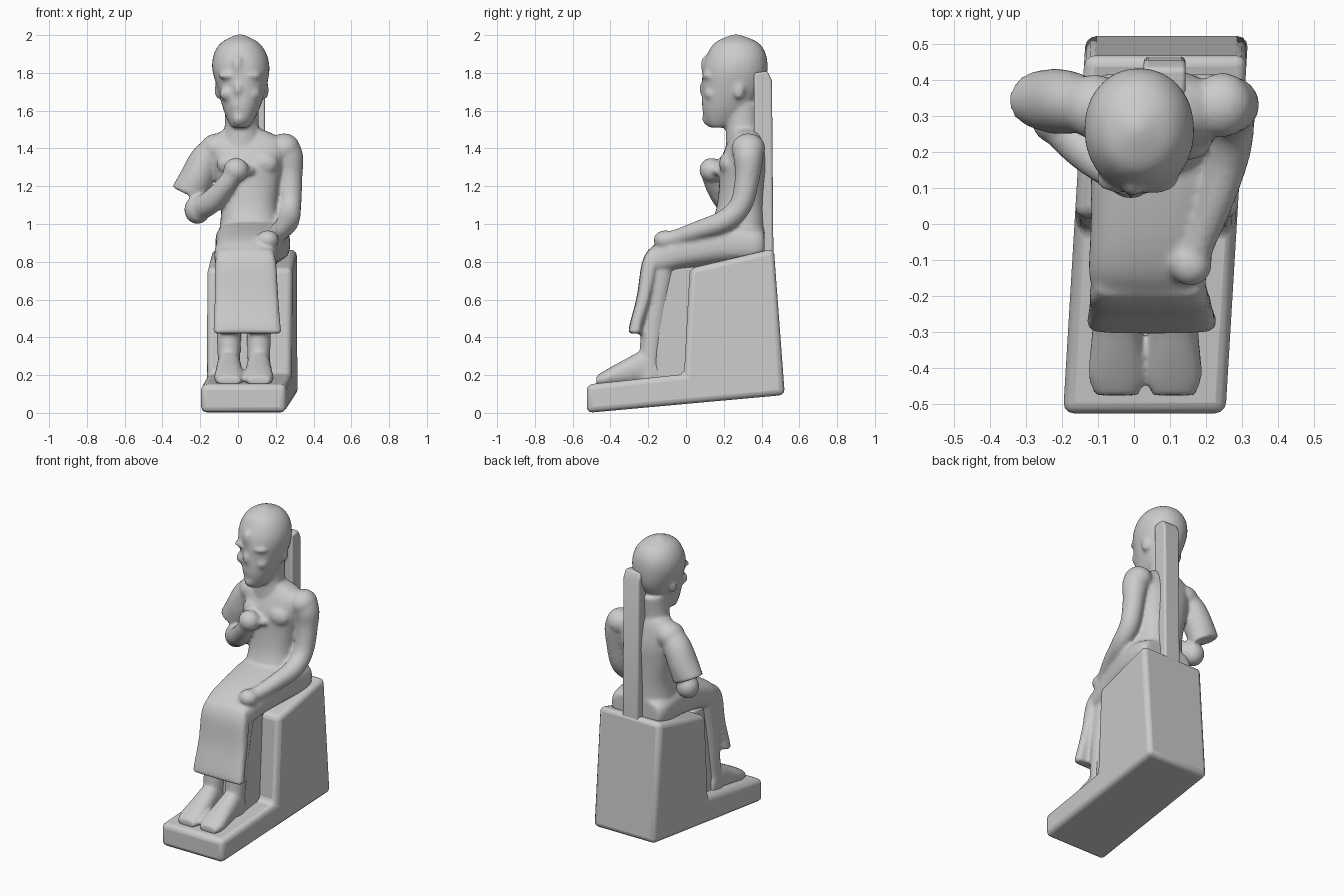
import bpy, bmesh, math
from mathutils import Vector

if "Cube" in bpy.data.objects:
    bpy.data.objects.remove(bpy.data.objects["Cube"])

parts = []


def finish(name, bm):
    bmesh.ops.recalc_face_normals(bm, faces=bm.faces)
    me = bpy.data.meshes.new(name)
    bm.to_mesh(me)
    bm.free()
    ob = bpy.data.objects.new(name, me)
    bpy.context.collection.objects.link(ob)
    return ob


def spline(pts, steps=4):
    """Catmull-Rom interpolation of (x, y, z, ra, rb) rows."""
    out = []
    for i in range(len(pts) - 1):
        p = [pts[max(i - 1, 0)], pts[i], pts[i + 1], pts[min(i + 2, len(pts) - 1)]]
        for s in range(steps):
            t = s / steps
            out.append([0.5 * (2 * b + (c - a) * t + (2 * a - 5 * b + 4 * c - d) * t * t
                               + (3 * b - a - 3 * c + d) * t ** 3) for a, b, c, d in zip(*p)])
    return out + [list(pts[-1])]


def tube(name, pts, power=2.0, axis=None, n=28):
    """Loft along a path; ra runs along x, rb across it. axis fixes the ring plane."""
    rows = spline([p if len(p) == 5 else (*p, p[3]) for p in pts])
    bm = bmesh.new()
    rings = []
    for i, r in enumerate(rows):
        c = Vector(r[:3])
        t = Vector(axis) if axis else (Vector(rows[min(i + 1, len(rows) - 1)][:3])
                                       - Vector(rows[max(i - 1, 0)][:3])).normalized()
        a = (Vector((1, 0, 0)) - t * t.x).normalized()
        b = t.cross(a)
        ring = []
        for k in range(n):
            u = math.tau * k / n
            ca, sa = math.cos(u), math.sin(u)
            ring.append(bm.verts.new(c + a * r[3] * math.copysign(abs(ca) ** (2 / power), ca)
                                     + b * r[4] * math.copysign(abs(sa) ** (2 / power), sa)))
        rings.append(ring)
    for r0, r1 in zip(rings, rings[1:]):
        for k in range(n):
            bm.faces.new((r0[k], r0[(k + 1) % n], r1[(k + 1) % n], r1[k]))
    bm.faces.new(rings[0])
    bm.faces.new(rings[-1])
    parts.append(finish(name, bm))


def ball(name, loc, size):
    bm = bmesh.new()
    bmesh.ops.create_uvsphere(bm, u_segments=20, v_segments=12, radius=1)
    for v in bm.verts:
        v.co = Vector([l + s * q for l, s, q in zip(loc, size, v.co)])
    parts.append(finish(name, bm))


def prism(name, profile, half, centre, bevel):
    """Side profile (y, z) extruded across x, following the slight skew of the block."""
    bm = bmesh.new()
    sides = [[bm.verts.new((centre(y) + s * half, y, z)) for y, z in profile] for s in (-1, 1)]
    n = len(profile)
    for s in sides:
        bm.faces.new(s)
    for i in range(n):
        j = (i + 1) % n
        bm.faces.new((sides[0][i], sides[0][j], sides[1][j], sides[1][i]))
    ob = finish(name, bm)
    m = ob.modifiers.new("soft_edges", 'BEVEL')
    m.width, m.segments = bevel, 3
    return ob


def skew(y):
    return 0.06 + 0.06 * y


# plinth with seat block, web behind the legs, back pillar
solids = [
    prism("plinth_and_seat", [(-.525, 0), (.523, .095), (.465, .87), (.02, .765),
                              (-.01, .205), (-.525, .15)], .225, skew, .03),
    prism("leg_web", [(-.17, .15), (.05, .15), (.05, .78), (-.15, .78)], .125,
          lambda y: .04, .02),
    prism("back_pillar", [(.36, .8), (.463, .8), (.455, 1.76), (.43, 1.81), (.36, 1.8)],
          .058, lambda y: .085, .012),
]

# trunk, neck and head
UP = (0, 0, 1)
tube("torso", [(.08, .26, .84, .19, .16), (.07, .27, .96, .17, .15), (.06, .29, 1.08, .15, .13),
               (.055, .30, 1.2, .165, .125), (.055, .305, 1.32, .19, .125),
               (.055, .315, 1.42, .205, .1), (.04, .32, 1.475, .15, .08),
               (.02, .31, 1.51, .08, .07)], 2.3, UP)
tube("neck", [(.02, .30, 1.42, .11, .09), (.02, .30, 1.52, .09, .09), (.02, .3, 1.64, .09, .1)],
     2, UP)
tube("head", [(.01, .17, 1.51, .045, .045), (.014, .195, 1.55, .07, .095),
              (.018, .22, 1.62, .1, .135), (.02, .25, 1.72, .13, .165),
              (.015, .26, 1.82, .152, .172), (.012, .268, 1.9, .14, .155),
              (.01, .268, 1.96, .1, .115), (.01, .265, 1.995, .035, .04),
              (.01, .265, 2.003, .01, .01)], 2.1, UP)
ball("nose", (.0, .095, 1.715), (.024, .025, .04))
ball("brow_ornament", (-.003, .1, 1.84), (.028, .022, .05))
ball("mouth", (.005, .115, 1.63), (.05, .03, .022))
ball("chin", (.006, .135, 1.56), (.042, .05, .045))
for s in (-1, 1):
    ball("cheek", (.01 + s * .06, .135, 1.69), (.05, .04, .04))
    ball("brow", (.01 + s * .055, .125, 1.785), (.06, .04, .022))
    ball("chest", (.05 + s * .085, .22, 1.32), (.08, .045, .06))
    ball("ear", (.02 + s * .125, .28, 1.71), (.018, .03, .05))

# arm resting on the knee
tube("resting_arm", [(.2, .325, 1.43, .065), (.262, .33, 1.37, .08), (.275, .325, 1.25, .066),
                     (.275, .29, 1.1, .06), (.265, .2, 1.015, .058), (.225, .06, .965, .05),
                     (.185, -.04, .93, .045), (.165, -.1, .915, .045)])
ball("shoulder", (.245, .33, 1.4), (.085, .09, .08))
ball("resting_hand", (.157, -.11, .915), (.06, .062, .052))

# sleeved arm folded to the chest
ball("shoulder", (-.11, .325, 1.4), (.09, .09, .08))
tube("sleeve", [(-.1, .32, 1.42, .07), (-.17, .335, 1.34, .085), (-.215, .34, 1.25, .09),
                (-.26, .345, 1.155, .098, .08)])
ball("elbow", (-.215, .29, 1.075), (.07, .07, .075))
tube("forearm", [(-.215, .29, 1.075, .062), (-.14, .215, 1.12, .062), (-.07, .155, 1.2, .052),
                 (-.02, .13, 1.27, .05)])
ball("fist", (-.01, .135, 1.285), (.068, .065, .065))
tube("staff_stub", [(.02, .15, 1.285, .035), (.085, .17, 1.28, .014)])

# lap and hanging kilt panel
tube("lap", [(.08, .415, .89, .17, .08), (.08, .36, .89, .195, .105), (.075, .2, .9, .195, .12),
             (.055, 0, .865, .175, .108), (.04, -.13, .825, .165, .095),
             (.04, -.2, .8, .15, .06)], 2.8, (0, -1, 0))
tube("kilt_panel", [(.04, -.165, .865, .145, .035), (.04, -.19, .79, .162, .045),
                    (.045, -.22, .62, .168, .04), (.048, -.262, .47, .177, .036),
                    (.05, -.27, .42, .182, .036)], 4, (0, 0, -1))

# legs and feet
for x in (-.048, .11):
    tube("leg", [(x, -.12, .78, .075), (x, -.155, .6, .07, .075), (x, -.175, .42, .065, .065),
                 (x, -.19, .28, .06, .06), (x, -.2, .17, .065, .07)], 2, (0, 0, -1))
    tube("foot", [(x, -.14, .2, .055, .08), (x, -.22, .24, .062, .09), (x, -.32, .215, .07, .07),
                  (x, -.42, .185, .078, .045), (x, -.475, .17, .06, .025)], 2.3, (0, -1, 0))

# fuse the body parts into one softly carved figure
bpy.ops.object.select_all(action='DESELECT')
for ob in parts:
    ob.select_set(True)
figure = parts[0]
bpy.context.view_layer.objects.active = figure
bpy.ops.object.join()
figure.name = "seated_figure"
rm = figure.modifiers.new("fuse", 'REMESH')
rm.mode, rm.voxel_size, rm.use_smooth_shade = 'VOXEL', .011, True
sm = figure.modifiers.new("soften", 'SMOOTH')
sm.factor, sm.iterations = .5, 5

for ob in solids:
    bpy.ops.object.select_all(action='DESELECT')
    ob.select_set(True)
    bpy.context.view_layer.objects.active = ob
    bpy.ops.object.shade_smooth_by_angle(angle=math.radians(35))
